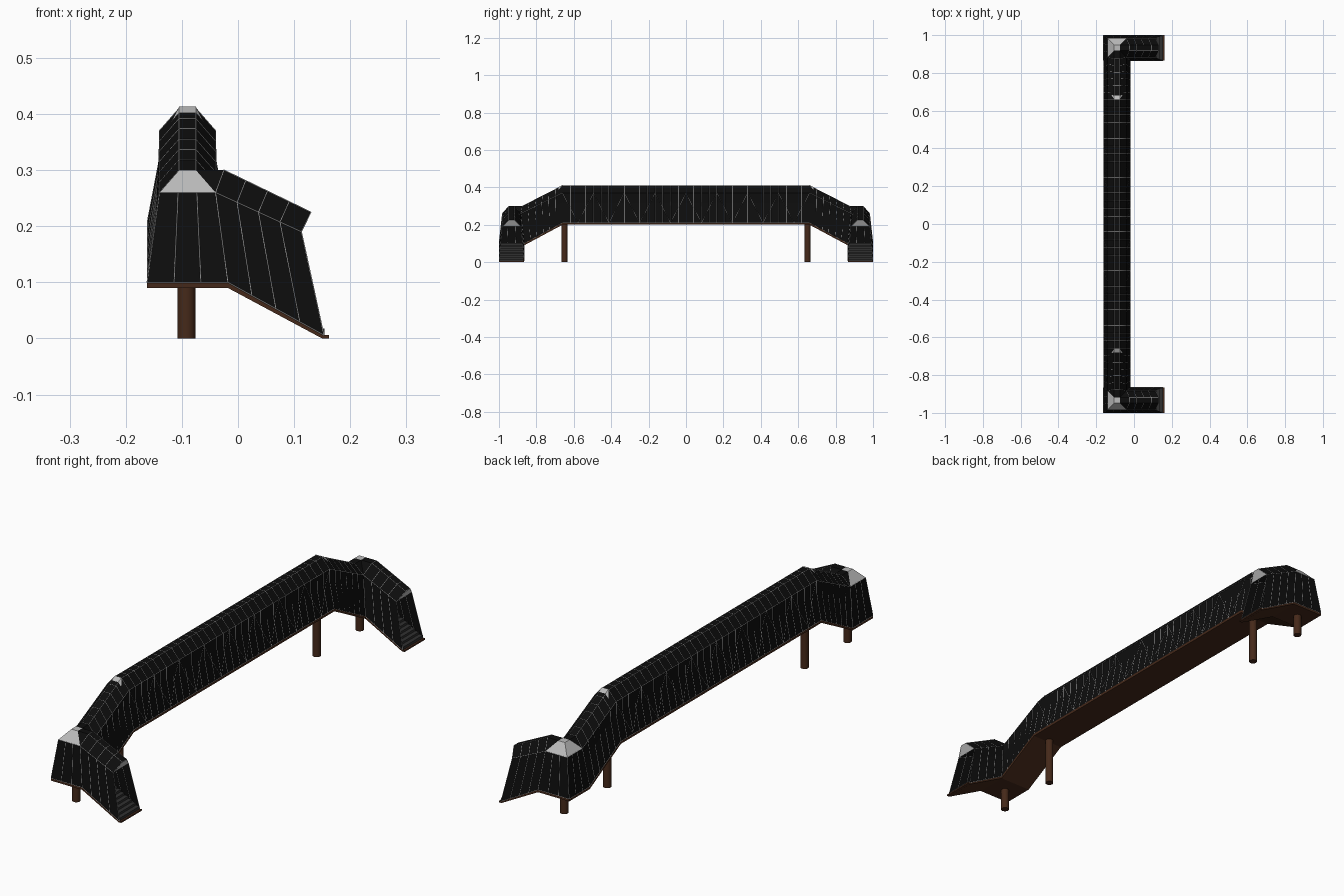
import bpy, bmesh
from mathutils import Vector as V

if "Cube" in bpy.data.objects:
    bpy.data.objects.remove(bpy.data.objects["Cube"])


def material(name, c):
    m = bpy.data.materials.new(name)
    m.diffuse_color = (*c, 1)
    m.use_nodes = True
    m.node_tree.nodes["Principled BSDF"].inputs["Base Color"].default_value = m.diffuse_color
    return m


BLACK = material("black_panel", (0.004, 0.004, 0.004))
BROWN = material("brown_metal", (0.06, 0.022, 0.01))
STEP = material("dark_step", (0.03, 0.03, 0.03))
PALE = material("pale_frame", (0.5, 0.5, 0.5))


def mesh(name, faces, mat):
    bm = bmesh.new()
    for f in faces:
        bm.faces.new([bm.verts.new(p) for p in f])
    bmesh.ops.remove_doubles(bm, verts=bm.verts, dist=1e-5)
    bmesh.ops.recalc_face_normals(bm, faces=bm.faces)
    me = bpy.data.meshes.new(name)
    bm.to_mesh(me)
    bm.free()
    me.materials.append(mat)
    ob = bpy.data.objects.new(name, me)
    bpy.context.collection.objects.link(ob)


def prism(name, profile, place, a, b, mat):
    p = [place(a, *q) for q in profile]
    r = [place(b, *q) for q in profile]
    n = len(p)
    sides = [[p[i], p[(i + 1) % n], r[(i + 1) % n], r[i]] for i in range(n)]
    mesh(name, [p, r[::-1]] + sides, mat)


def bars(name, lines, radius=0.001):
    cu = bpy.data.curves.new(name, 'CURVE')
    cu.dimensions = '3D'
    cu.bevel_depth = radius
    cu.bevel_resolution = 0
    for pts in lines:
        sp = cu.splines.new('POLY')
        sp.points.add(len(pts) - 1)
        for q, p in zip(sp.points, pts):
            q.co = (*p, 1)
    cu.materials.append(PALE)
    bpy.context.collection.objects.link(bpy.data.objects.new(name, cu))


def ring(levels, place):
    # levels run floor, knee, eave, ridge as (half width, along, z)
    return ([place(-w, a, z) for w, a, z in levels]
            + [place(w, a, z) for w, a, z in reversed(levels)])


def mix(r0, r1, t):
    return [p.lerp(q, t) for p, q in zip(r0, r1)]


def tunnel(name, r0, r1, n):
    mesh(name + "_panels", [[r0[i], r0[i + 1], r1[i + 1], r1[i]] for i in range(7)], BLACK)
    ribs = [mix(r0, r1, i / n) for i in range(n + 1)]
    bars(name + "_ribs", ribs + [[r0[i], r1[i]] for i in (0, 2, 3, 4, 5, 7)])


CX, CY = -0.09, -0.9325
along_y = lambda w, a, z: V((CX + w, a, z))


def span_levels(y):
    return [(0.071, y, 0.21), (0.05, y, 0.32), (0.05, y, 0.37), (0.015, y, 0.41)]


# main span with diagonal bracing
front, back = ring(span_levels(-0.66), along_y), ring(span_levels(0.66), along_y)
tunnel("main_span", front, back, 32)
braces = []
for f, k, e in ((0, 1, 2), (7, 6, 5)):
    for i in range(16):
        ts = [i / 16, (i + 0.69) / 16, (i + 1) / 16]
        lv = (f, k, e) if i % 2 else (e, k, f)
        if i % 2 == 0:
            ts[1] = (i + 0.31) / 16
        braces.append([front[j].lerp(back[j], t) for j, t in zip(lv, ts)])
bars("diagonal_braces", braces, 0.0006)

# bridge deck, including both ramps
deck = [(-0.865, 0.1), (-0.66, 0.21), (0.66, 0.21), (0.865, 0.1)]
deck += [(y, z - 0.01) for y, z in reversed(deck)]
prism("bridge_deck", deck, along_y, -0.072, 0.072, BROWN)

for s, side in ((1, "front"), (-1, "back")):
    ramp = lambda w, a, z: V((CX + w, s * a, z))
    stair = lambda w, a, z: V((a, s * (CY + w), z))

    # sloping ramp tunnel
    low = ring([(0.071, -0.865, 0.1), (0.056, -0.877, 0.21),
                (0.05, -0.8825, 0.26), (0.015, -0.875, 0.3)], ramp)
    high = ring(span_levels(-0.66), ramp)
    tunnel(side + "_ramp", low, high, 6)
    # pale flashing where ramp roof meets the span
    cut = mix(high, low, 0.1)
    up = V((0, 0, 0.003))
    patch = [high[3] + up, high[4] + up, cut[4] + up, cut[3] + up]
    wings = [[high[a] + up, cut[a] + up, cut[a].lerp(cut[b], 0.4) + up] for a, b in ((3, 2), (4, 5))]
    mesh(side + "_roof_flashing", [patch] + wings, PALE)

    # covered stair tunnel
    top = ring([(0.0675, -0.018, 0.1), (0.055, -0.033, 0.21),
                (0.05, -0.04, 0.26), (0.015, -0.025, 0.3)], stair)
    end = ring([(0.0675, 0.153, 0.006), (0.055, 0.125, 0.135),
                (0.05, 0.113, 0.19), (0.015, 0.13, 0.225)], stair)
    tunnel(side + "_stair", top, end, 4)
    mesh(side + "_entrance_hood", [end[2:6]], PALE)

    # landing outer walls
    def corner(x, y, h, z, hx=None):
        return V((CX + x * (hx or h), s * (CY + y * h), z))
    walls, ribs = [], []
    for a, b in (((-1, -1), (1, -1)), ((-1, -1), (-1, 1))):
        lo = [corner(*c, 0.0675, 0.1, 0.072) for c in (a, b)]
        hi = [corner(*c, 0.05, 0.26) for c in (a, b)]
        walls.append([lo[0], lo[1], hi[1], hi[0]])
        ribs += [[lo[0].lerp(lo[1], t / 3), hi[0].lerp(hi[1], t / 3)] for t in range(4)]
        ribs += [lo, hi]
    mesh(side + "_landing_walls", walls, BLACK)
    bars(side + "_landing_ribs", ribs)

    # landing pyramid cap and the short roofs leaving it
    sq = [(-1, -1), (1, -1), (1, 1), (-1, 1)]
    eave = [corner(*c, 0.05, 0.26) for c in sq]
    peak = [corner(*c, 0.015, 0.3) for c in sq]
    mesh(side + "_landing_cap", [peak] + [[eave[i], eave[(i + 1) % 4], peak[(i + 1) % 4], peak[i]]
                                          for i in range(4)], PALE)
    links = []
    for r, i, j in ((low, 3, 2), (top, 1, 2)):
        links += [[peak[i], peak[j], r[4], r[3]], [peak[i], r[3], r[2]], [peak[j], r[4], r[5]]]
    mesh(side + "_landing_roof_links", links, BLACK)

    # landing floor and stair stringer in one slab
    slab = [(-0.162, 0.1), (-0.018, 0.1), (0.152, 0.006), (0.162, 0.006),
            (0.162, 0), (0.15, 0), (-0.018, 0.09), (-0.162, 0.09)]
    prism(side + "_landing_slab", slab, stair, -0.0675, 0.0675, BROWN)

    # steps
    n, prof = 10, []
    for i in range(n):
        z = 0.102 - i * 0.0094
        prof += [(-0.018 + i * 0.0172, z), (-0.018 + (i + 1) * 0.0172, z)]
    prof += [(0.154, 0.004), (-0.018, 0.095)]
    prism(side + "_steps", prof, stair, -0.065, 0.065, STEP)

    # support columns
    for part, y, h in (("span", -0.65, 0.205), ("landing", CY, 0.095)):
        bpy.ops.mesh.primitive_cylinder_add(vertices=16, radius=0.016, depth=h,
                                            location=(CX - 0.002, s * y, h / 2))
        ob = bpy.context.object
        ob.name = f"{side}_{part}_column"
        ob.data.materials.append(BROWN)
        bpy.ops.object.shade_smooth_by_angle()
